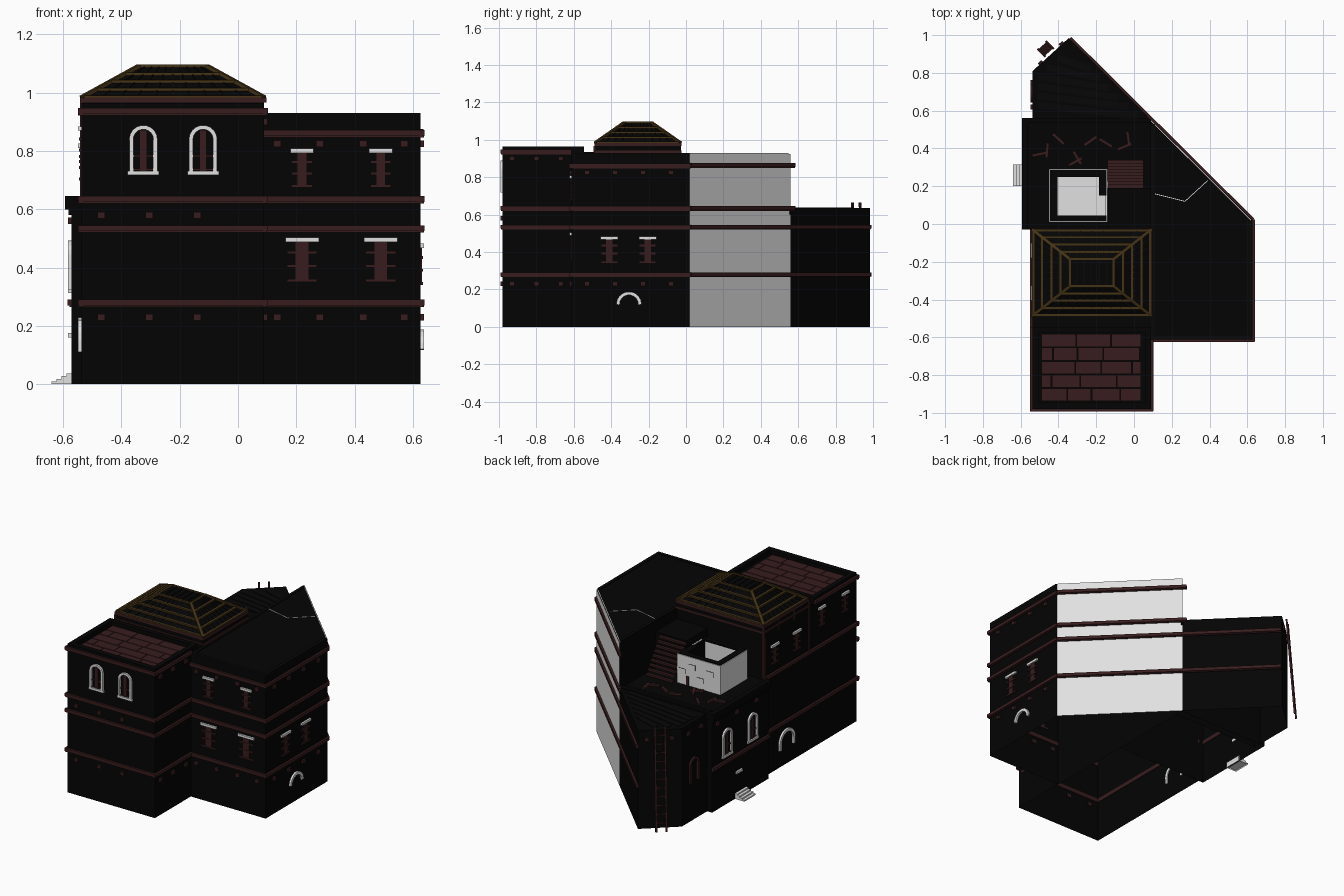
import bpy, bmesh, math, random
from mathutils import Matrix, Vector

random.seed(4)
cube = bpy.data.objects.get("Cube")
if cube:
    bpy.data.objects.remove(cube, do_unlink=True)


def material(name, r, g, b):
    m = bpy.data.materials.new(name)
    m.use_nodes = True
    m.diffuse_color = (r, g, b, 1)
    m.node_tree.nodes["Principled BSDF"].inputs["Base Color"].default_value = (r, g, b, 1)
    return m


DARK = material("soot black", .0012, .0012, .0012)
SLATE = material("dark slate", .002, .002, .002)
RED = material("dark red wood", .04, .012, .013)
LIGHT = material("pale plaster", .75, .75, .75)
GOLD = material("brown gold", .06, .033, .008)


class Part:
    """Collects simple solids into one flat shaded object."""

    def __init__(self, name, *mats):
        self.name, self.mats, self.bm = name, mats, bmesh.new()

    def box(self, x0, x1, y0, y1, z0, z1, frame=Matrix()):
        m = frame @ Matrix.Translation(((x0 + x1) / 2, (y0 + y1) / 2, (z0 + z1) / 2))
        bmesh.ops.create_cube(self.bm, size=1, matrix=m @ Matrix.Diagonal((x1 - x0, y1 - y0, z1 - z0, 1)))

    def prism(self, pts, z0, z1):
        face = self.bm.faces.new([self.bm.verts.new((x, y, z0)) for x, y in pts])
        new = bmesh.ops.extrude_face_region(self.bm, geom=[face])["geom"]
        bmesh.ops.translate(self.bm, vec=(0, 0, z1 - z0), verts=[v for v in new if isinstance(v, bmesh.types.BMVert)])

    def beam(self, a, b, w=.01, h=.01):
        a, b = Vector(a), Vector(b)
        d = b - a
        m = Matrix.Translation((a + b) / 2) @ d.to_track_quat('X', 'Z').to_matrix().to_4x4()
        bmesh.ops.create_cube(self.bm, size=1, matrix=m @ Matrix.Diagonal((d.length, w, h, 1)))

    def arch(self, frame, u, z, r, w, out=.012, n=9):
        for i in range(n):
            t = math.pi * (i + .5) / n
            m = frame @ Matrix.Translation((u + r * math.cos(t), 0, z + r * math.sin(t)))
            s = math.pi * r / n * .6
            self.box(-w / 2, w / 2, -out, .005, -s, s, m @ Matrix.Rotation(-t, 4, 'Y'))

    def done(self, rule=None):
        bmesh.ops.recalc_face_normals(self.bm, faces=self.bm.faces)
        # The building is open underneath
        ground = [f for f in self.bm.faces if f.normal.z < -.9 and f.calc_center_median().z < .001]
        bmesh.ops.delete(self.bm, geom=ground, context='FACES')
        for f in self.bm.faces:
            f.material_index = rule(f) if rule else 0
        mesh = bpy.data.meshes.new(self.name)
        self.bm.to_mesh(mesh)
        for m in self.mats:
            mesh.materials.append(m)
        bpy.context.collection.objects.link(bpy.data.objects.new(self.name, mesh))


def wall(x, y, angle):
    """Local x runs along the wall, local -y points outward."""
    return Matrix.Translation((x, y, 0)) @ Matrix.Rotation(angle, 4, 'Z')


Q = math.pi / 2
FRONT, WING_FRONT = wall(0, -.98, 0), wall(0, -.612, 0)
TOWER_RIGHT, WING_RIGHT = wall(.09, 0, Q), wall(.627, 0, Q)
TOWER_LEFT, TERRACE_LEFT = wall(-.537, 0, -Q), wall(-.572, 0, -Q)
DIAG = wall(.627, .02, math.atan2(.965, -.972))
CHAMFER = wall(-.345, .985, math.atan2(-.175, -.19))
LONG, TALL = 1.365, .76

# Main masses
p = Part("tower_block", DARK)
p.box(-.537, .09, -.98, -.03, 0, .935)
for b in ((-.537, .09, -.98, -.945), (-.537, .09, -.575, -.545), (-.537, -.505, -.98, -.545), (.06, .09, -.98, -.545)):
    p.box(*b, .93, .965)
p.done()
p = Part("wing_block", DARK, LIGHT)
p.prism([(.085, -.612), (.627, -.612), (.627, .02), (.085, .558)], 0, .925)
p.done(lambda f: int(f.normal.x > .5 and f.normal.y > .5))
p = Part("terrace_block", DARK)
p.box(-.572, .09, -.03, .55, 0, .63)
p.box(-.593, -.56, -.03, .56, .6, .645)
p.box(-.582, -.56, -.03, .555, .58, .6)
p.box(-.593, .09, .535, .56, .6, .645)
p.done()
p = Part("rear_block", DARK)
p.prism([(-.537, .5), (.08, .5), (.087, .556), (-.345, .985), (-.537, .81)], 0, .635)
p.done()

# Roof coverings
p = Part("wing_roof_edge", SLATE)
p.box(.09, .627, -.612, -.59, .92, .93)
p.box(.605, .627, -.612, .01, .92, .93)
p.box(.09, .11, -.612, .53, .92, .93)
p.done()
p = Part("roof_crack", LIGHT)
crack = [(.09, .165, .926), (.27, .12, .926), (.39, .23, .926)]
for a, b in zip(crack, crack[1:]):
    p.beam(a, b, .004, .004)
p.beam((.62, .02, .926), (.09, .547, .926), .004, .004)
p.done()
p = Part("rear_roof_planks", SLATE)
for i in range(6):
    y = .6 + i * .05
    p.beam((-.51 + max(0, y - .76) * 1.2, y + .03, .636), (.02 - i * .05, y - .03, .636), .035, .005)
p.done()
p = Part("tower_roof_bricks", RED)
for row in range(5):
    x, shift = -.49, (row % 2) * .07
    while x < .03:
        end = min(x + random.uniform(.12, .2) - shift, .04)
        p.box(x, end - .004, -.938 + row * .072, -.871 + row * .072, .93, .943)
        x, shift = end, 0
p.done()

# Hipped roof
LOW, HIGH = .982, 1.09


def ring(t, lift=0):
    z = LOW + (HIGH - LOW) * t + lift
    x0, x1, y0, y1 = -.537 + .197 * t, .09 - .197 * t, -.485 + .155 * t, -.03 - .155 * t
    return [(x0, y0, z), (x1, y0, z), (x1, y1, z), (x0, y1, z)]


p = Part("hip_roof", DARK)
lo, hi = [[p.bm.verts.new(c) for c in ring(t)] for t in (0, 1)]
for i in range(4):
    p.bm.faces.new((lo[i], lo[i - 3], hi[i - 3], hi[i]))
p.bm.faces.new(hi)
p.bm.faces.new(lo)
p.done()
p = Part("hip_roof_battens", GOLD)
for t in (0.02, .25, .5, .75, 1):
    c = ring(t, .002)
    for i in range(4):
        p.beam(c[i - 1], c[i], .013, .01)
for a, b in zip(ring(0, .002), ring(1, .002)):
    p.beam(a, b, .017, .012)
p.done()
p = Part("hip_roof_rafters", SLATE)
a, b = ring(0, .001), ring(1, .001)
for i in range(4):
    for k in range(1, 10):
        p.beam(Vector(a[i - 1]).lerp(Vector(a[i]), k / 10), Vector(b[i - 1]).lerp(Vector(b[i]), k / 10), .006, .004)
for i in range(5):
    p.box(-.31 + i * .04, -.3 + i * .04, -.33, -.185, HIGH, HIGH + .004)
p.done()
p = Part("hip_roof_base", RED)
p.box(-.542, .097, -.49, -.025, .966, .983)
p.box(-.542, .097, -.49, -.025, .93, .943)
for y in (-.03, -.18, -.335, -.485):
    p.box(-.543, -.53, y - .01, y + .004, .9, .966)
for y in (-.03, -.485):
    p.box(-.543, -.53, y - .012, y + .004, .64, .9)
p.done()
p = Part("hip_roof_drum", DARK)
p.box(-.537, .09, -.485, -.03, .93, .97)
p.done()

# Horizontal mouldings: frame, start, end, heights
p = Part("mouldings", RED)
for frame, a, b, heights in (
        (FRONT, -.55, .1, (.28, .535, .635, .937)),
        (TOWER_RIGHT, -.99, -.612, (.28, .535, .635, .937)),
        (WING_FRONT, .09, .638, (.28, .535, .635, .862)),
        (WING_RIGHT, -.623, .025, (.28, .535, .635, .862)),
        (DIAG, 0, LONG, (.28, .535)), (DIAG, 0, TALL + .03, (.635, .865)),
        (TOWER_LEFT, .03, .99, (.28, .635)), (TOWER_LEFT, .545, .99, (.937,)),
        (TERRACE_LEFT, -.55, .03, (.28,))):
    for z in heights:
        p.box(a, b, -.013, .005, z - .01, z + .01, frame)
        p.box(a, b, -.007, .005, z - .015, z - .01, frame)
p.done()

# Beam ends under the mouldings
p = Part("beam_ends", RED)
for frame, us, heights in (
        (FRONT, (-.47, -.305, -.14), (.23, .58)),
        (WING_FRONT, (.135, .28, .43, .57), (.23, .825)),
        (WING_RIGHT, (-.53, -.38, -.23, -.08), (.23, .825)),
        (TOWER_RIGHT, (-.93, -.8, -.67), (.23, .9)),
        (CHAMFER, (.05, .2), (.58,)), (TERRACE_LEFT, (-.5, -.3, -.1), (.56,)),
        (TOWER_LEFT, (-.75, -.62), (.58,))):
    for u in us:
        for z in heights:
            p.box(u - .013, u + .013, -.012, .005, z - .011, z + .011, frame)
p.done()

# Barred windows with pale lintels: frame, centre, sill, head, width
bars, lintels = Part("window_bars", RED), Part("window_lintels", LIGHT)
for frame, u, z0, z1, w in (
        *[(WING_FRONT, u, .35, .488, .115) for u in (.22, .49)],
        *[(WING_FRONT, u, .675, .793, .08) for u in (.22, .49)],
        *[(WING_RIGHT, u, .34, .467, .095) for u in (-.41, -.205)],
        *[(TOWER_LEFT, u, .7, .81, .08) for u in (.14, .365)],
        *[(TOWER_LEFT, u, .76, .87, .07) for u in (.62, .86)]):
    bars.box(u - w * .19, u + w * .19, -.005, .005, z0, z1, frame)
    for k in (.04, .4, .74):
        z = z0 + (z1 - z0) * k
        bars.box(u - w * .45, u + w * .45, -.008, .005, z - .005, z + .005, frame)
    lintels.box(u - w / 2, u + w / 2, -.012, .005, z1, z1 + .015, frame)

# Arched windows
arches = Part("arched_window_frames", LIGHT)
for frame, u, z0, z1 in ((FRONT, -.325, .725, .84), (FRONT, -.12, .725, .84),
                         (TERRACE_LEFT, -.4, .32, .445), (TERRACE_LEFT, -.14, .32, .445)):
    for s in (-.041, .041):
        arches.box(u + s - .007, u + s + .007, -.012, .005, z0, z1, frame)
    arches.arch(frame, u, z1, .041, .014)
    arches.box(u - .054, u + .054, -.012, .005, z0 - .008, z0 + .006, frame)
    bars.box(u - .011, u + .011, -.005, .005, z0, z1 + .03, frame)
    for k in (.1, .5):
        z = z0 + (z1 - z0) * k
        bars.box(u - .034, u + .034, -.007, .005, z - .003, z + .003, frame)
# Door arches and the plaque over the side steps
arches.arch(WING_RIGHT, -.305, .12, .058, .018)
arches.arch(TOWER_LEFT, .26, .15, .07, .018)
for s in (-.07, .07):
    arches.box(.26 + s - .009, .26 + s + .009, -.012, .005, .11, .15, TOWER_LEFT)
arches.box(-.31, -.25, -.012, .005, .16, .175, TERRACE_LEFT)
bars.arch(TOWER_LEFT, -.69, .36, .04, .014)
for s in (-.04, .04):
    bars.box(-.69 + s - .007, -.69 + s + .007, -.012, .005, .25, .36, TOWER_LEFT)
for part in (bars, lintels, arches):
    part.done()

# Side entrance steps
p = Part("entrance_steps", LIGHT)
for i in range(4):
    p.box(-.64 + i * .017, -.565, .2, .315, i * .009, i * .009 + .009)
p.done()

# Hut on the terrace with an opening in its roof
p = Part("hut_walls", LIGHT)
for b in ((-.45, -.44, .01, .29), (-.15, -.14, .01, .29), (-.45, -.14, .01, .02), (-.45, -.14, .28, .29)):
    p.box(*b, .63, .818)
p.box(-.44, -.15, .02, .28, .63, .65)
p.done()
p = Part("hut_roof", DARK)
for b in ((-.445, -.405, .015, .285), (-.405, -.145, .015, .045), (-.405, -.145, .25, .285), (-.185, -.145, .15, .25)):
    p.box(*b, .81, .823)
p.box(-.152, -.148, .02, .28, .65, .815)
p.done()
p = Part("hut_cracks", SLATE)
for x, z in ((-.4, .76), (-.33, .7), (-.27, .77), (-.2, .73)):
    p.box(x, x + .05, .288, .291, z, z + .003)
    p.box(x, x + .003, .288, .291, z - .03, z)
p.done()
p = Part("hut_door", RED)
p.box(-.225, -.205, .288, .295, .63, .69)
p.done()

# Wooden stair and landing
p = Part("terrace_stair", RED)
for i in range(9):
    p.box(-.14, .05, .322 - i * .0165, .34 - i * .0165, .645 + i * .024, .657 + i * .024)
p.done()
p = Part("stair_landing", DARK)
p.box(-.135, .09, -.03, .19, .63, .86)
p.done()

# Scattered timber
p = Part("terrace_debris", RED)
for x, y, t in ((-.46, .39, 1.5), (-.5, .37, .2), (-.4, .45, 2.4), (-.31, .33, .5), (-.3, .35, 2.1),
                (-.23, .44, .6), (-.15, .43, 2.6), (-.03, .45, 1.7), (-.05, .41, .4)):
    d = Vector((math.cos(t), math.sin(t), 0)) * .04
    p.beam(Vector((x, y, .638)) - d, Vector((x, y, .638)) + d, .016, .012)
p.done()

# Ladder leaning on the cut corner
p = Part("ladder", RED)
side = Vector((.74, .67, 0)) * .03
foot, top = Vector((-.485, .945, .004)), Vector((-.45, .91, .665))
for s in (-1, 1):
    p.beam(foot + side * s, top + side * s, .011, .011)
for i in range(1, 12):
    c = foot.lerp(top, i / 12)
    p.beam(c - side, c + side, .008, .008)
p.done()
